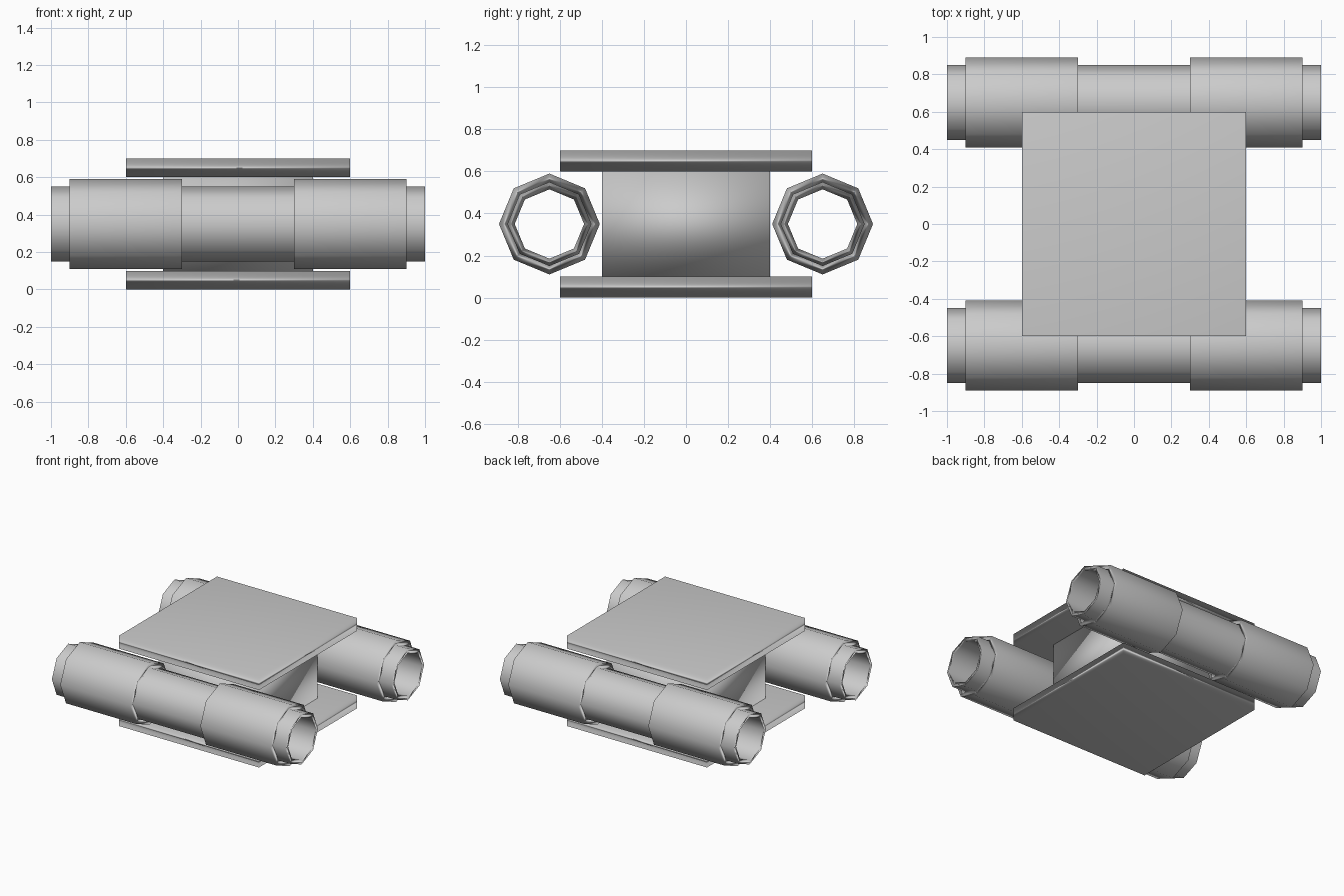
import bpy, math

if "Cube" in bpy.data.objects:
    bpy.data.objects.remove(bpy.data.objects["Cube"], do_unlink=True)

# Single grey finish
grey = bpy.data.materials.new("light_grey")
grey.use_nodes = True
grey.diffuse_color = (0.6, 0.6, 0.6, 1)
grey.node_tree.nodes["Principled BSDF"].inputs["Base Color"].default_value = (0.6, 0.6, 0.6, 1)


def add_mesh(name, verts, faces):
    mesh = bpy.data.meshes.new(name)
    mesh.from_pydata(verts, [], faces)
    return finish(bpy.data.objects.new(name, mesh), True)


def finish(obj, link=False):
    """Smooth shading whose normals lean towards the large faces."""
    if link:
        bpy.context.collection.objects.link(obj)
    obj.data.materials.append(grey)
    for poly in obj.data.polygons:
        poly.use_smooth = True
    weighted = obj.modifiers.new("area_normals", 'WEIGHTED_NORMAL')
    weighted.mode = 'FACE_AREA'
    weighted.weight = 50
    return obj


def box(name, width, z_low, z_high):
    bpy.ops.mesh.primitive_cube_add(size=1, location=(0, 0, (z_low + z_high) / 2))
    obj = bpy.context.object
    obj.name = name
    obj.scale = (width, width, z_high - z_low)
    bpy.ops.object.transform_apply(location=False, rotation=False, scale=True)
    return finish(obj)


def pipe(name, x_low, x_high, y, outer, inner, z=0.35, sides=8):
    """Open octagonal pipe along x, with a ring face at each end."""
    loops = [(x_low, outer), (x_high, outer), (x_high, inner), (x_low, inner)]
    verts = []
    for x, radius in loops:
        for i in range(sides):
            a = math.tau * i / sides
            verts.append((x, y + radius * math.cos(a), z + radius * math.sin(a)))
    faces = []
    for k in range(4):
        for i in range(sides):
            j = (i + 1) % sides
            a, b = k * sides, (k + 1) % 4 * sides
            faces.append((a + i, a + j, b + j, b + i))
    obj = add_mesh(name, verts, faces)
    obj.data.flip_normals()
    return obj


# Central block between two square plates
box("bottom_plate", 1.2, 0, 0.1)
box("core_block", 0.8, 0.1, 0.6)
box("top_plate", 1.2, 0.6, 0.7)

# Long pipes front and back, each with two thicker sleeves
for side, y in (("front", -0.65), ("back", 0.65)):
    pipe(side + "_pipe", -1, 1, y, 0.2, 0.165)
    pipe(side + "_right_sleeve", -0.9, -0.3, y, 0.24, 0.19)
    pipe(side + "_left_sleeve", 0.3, 0.9, y, 0.24, 0.19)
